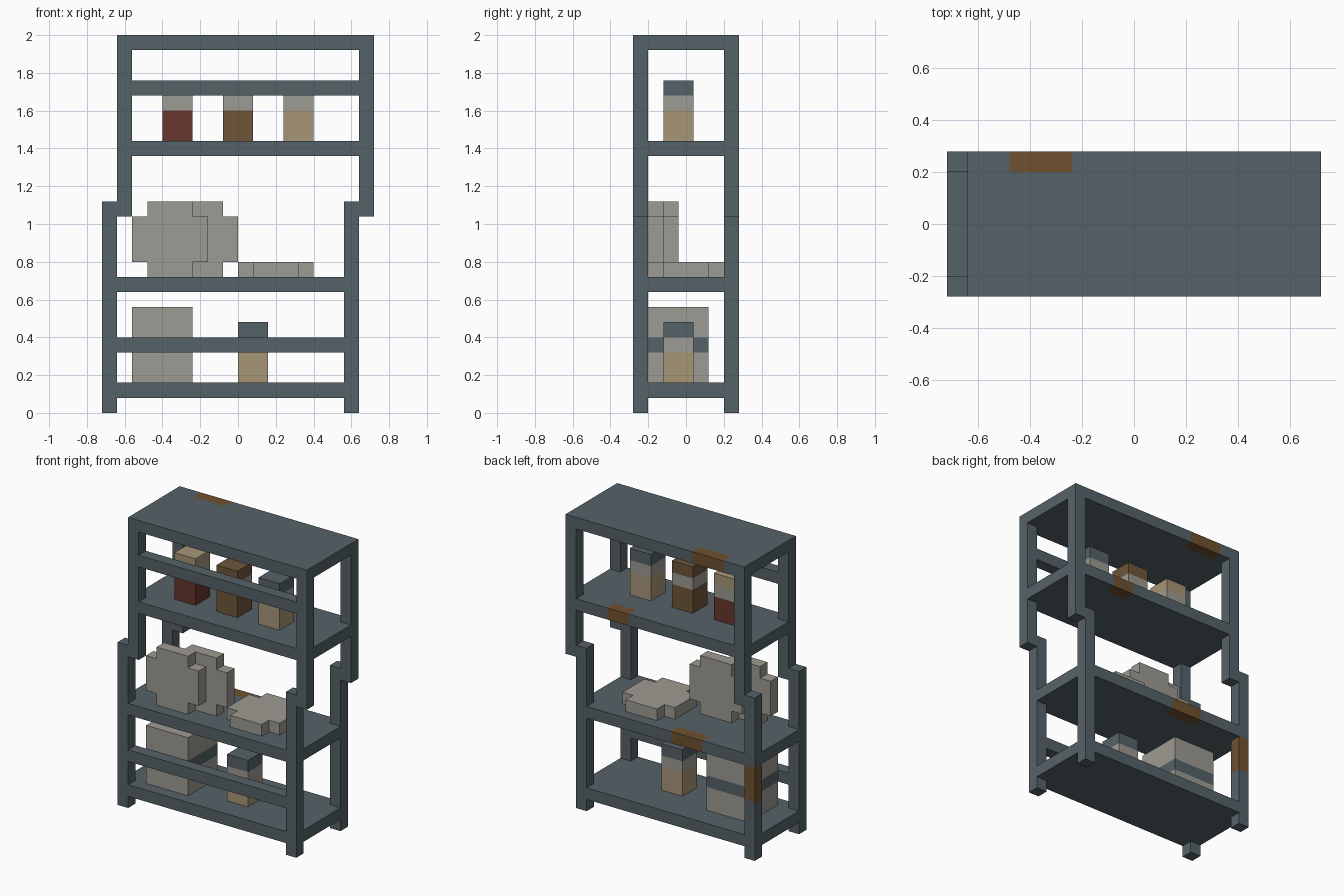
import bpy, bmesh
from mathutils import Vector

if "Cube" in bpy.data.objects:
    bpy.data.objects.remove(bpy.data.objects["Cube"], do_unlink=True)

U = 0.08        # one cell of the blocky grid; all sizes below are in cells
EDGE = 3.5      # half depth of the rack


def material(name, rgb):
    linear = [(c / 255 / 12.92) if c < 11 else ((c / 255 + 0.055) / 1.055) ** 2.4 for c in rgb]
    mat = bpy.data.materials.new(name)
    mat.use_nodes = True
    mat.diffuse_color = (*linear, 1)
    mat.node_tree.nodes["Principled BSDF"].inputs["Base Color"].default_value = (*linear, 1)
    return mat


STEEL = material("blue grey steel", (85, 98, 104))
GREY = material("light grey", (158, 155, 147))
RED = material("dark red", (104, 53, 46))
BROWN = material("brown", (110, 86, 58))
TAN = material("tan", (167, 150, 119))
RUST = material("rust", (112, 81, 47))


def finish(name, bm, mats):
    bmesh.ops.recalc_face_normals(bm, faces=bm.faces)
    mesh = bpy.data.meshes.new(name)
    bm.to_mesh(mesh)
    bm.free()
    for mat in mats:
        mesh.materials.append(mat)
    obj = bpy.data.objects.new(name, mesh)
    bpy.context.collection.objects.link(obj)
    return obj


def block(name, lo, hi, mat, patches=()):
    """Box from lo to hi; each patch (axis, start, end, material) recolours a slab.
    An optional fifth value limits the patch to cells behind that depth."""
    lo, hi = Vector(lo) * U, Vector(hi) * U
    bm = bmesh.new()
    bmesh.ops.create_cube(bm, size=1)
    for v in bm.verts:
        v.co = (lo + hi) / 2 + v.co * (hi - lo)
    mats = [mat]
    cuts = set()
    for axis, start, end, _, *behind in patches:
        cuts |= {(axis, start), (axis, end)} | {(1, b) for b in behind}
    for axis, at in sorted(cuts):
        normal = Vector((0, 0, 0))
        normal[axis] = 1
        bmesh.ops.bisect_plane(bm, geom=bm.verts[:] + bm.edges[:] + bm.faces[:],
                               plane_co=normal * at * U, plane_no=normal, dist=1e-5)
    for axis, start, end, colour, *behind in patches:
        mats.append(colour)
        for f in bm.faces:
            c = f.calc_center_median() / U
            # faces lying on a slab's own end caps belong to it too
            if start - 0.01 < c[axis] < end + 0.01 and all(c.y > b for b in behind):
                f.material_index = len(mats) - 1
    return finish(name, bm, mats)


def disc(name, centre, flat):
    """Five-cell blocky disc, one cell thick, lying flat or standing up."""
    quarter = [(2.5, 1.5), (1.5, 1.5), (1.5, 2.5)]
    outline = []
    for _ in range(4):
        outline += quarter
        quarter = [(-b, a) for a, b in quarter]
    thick = Vector((0, 0, 1) if flat else (0, 1, 0))
    bm = bmesh.new()
    verts = []
    for a, b in outline:
        p = Vector((a, b, 0) if flat else (a, 0, b))
        verts.append(bm.verts.new((Vector(centre) + p - thick / 2) * U))
    face = bm.faces.new(verts)
    top = bmesh.ops.extrude_face_region(bm, geom=[face])["geom"]
    bmesh.ops.translate(bm, verts=[g for g in top if isinstance(g, bmesh.types.BMVert)],
                        vec=thick * U)
    return finish(name, bm, [GREY])


def rack(part, x0, x1, posts, shelves, bar_z, rusty_post=None):
    """Shelves across the full depth, post pieces between them, one front bar."""
    for name, z, patches in shelves:
        block(name, (x0, -EDGE, z), (x1, EDGE, z + 1), STEEL, patches)
    for side, x in (("right", x0), ("left", x1 - 1)):
        for end, y in (("front", -EDGE), ("back", EDGE - 1)):
            for i, (z0, z1) in enumerate(posts):
                rusty = rusty_post == (side, end, i)
                block(f"{part}_{end}_{side}_post_{i + 1}", (x, y, z0), (x + 1, y + 1, z1), STEEL,
                      [(2, 5, 8, RUST)] if rusty else ())
    block(f"{part}_front_bar", (x0 + 1, -EDGE, bar_z), (x1 - 1, 1 - EDGE, bar_z + 1), STEEL)


def can(name, x, z, body, cap):
    block(name, (x, -1.5, z), (x + 2, 0.5, z + 4), body,
          [(2, z + 2, z + 3, GREY), (2, z + 3, z + 4, cap)])


# Rack halves, the upper one shifted sideways by one cell
REAR = EDGE - 1
rack("lower", -9, 8, [(0, 1), (2, 8), (9, 14)],
     [("bottom_shelf", 1, ()), ("middle_shelf", 8, [(0, -4, -1, RUST, REAR)])],
     4, ("right", "back", 1))
rack("upper", -8, 9, [(13, 17), (18, 24)],
     [("upper_shelf", 17, [(0, 3, 5, RUST, REAR)]), ("top_shelf", 24, [(0, -6, -3, RUST, REAR)])],
     21)

# Cans
can("red_can", -5, 18, RED, TAN)
can("brown_can", -1, 18, BROWN, BROWN)
can("tan_can", 3, 18, TAN, STEEL)
can("lower_can", 0, 2, TAN, STEEL)

# Striped storage box
block("storage_box", (-7, -2.5, 2), (-3, 1.5, 7), GREY, [(2, 4, 5, STEEL)])

# Plates on the middle shelf
disc("front_standing_plate", (-4.5, -2, 11.5), False)
disc("back_standing_plate", (-2.5, -1, 11.5), False)
disc("flat_plate", (2.5, 0, 9.5), True)
